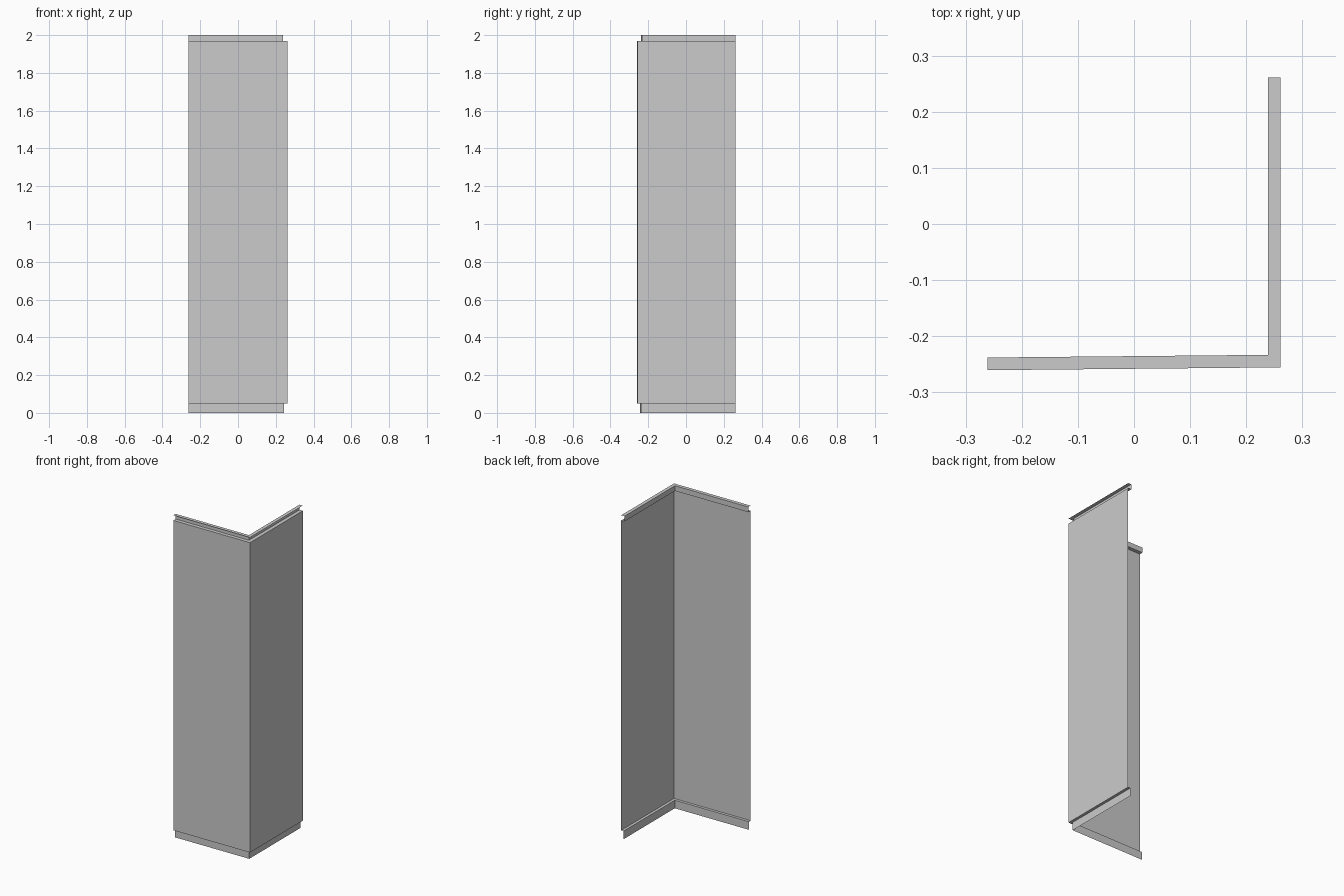
import bpy

if "Cube" in bpy.data.objects:
    bpy.data.objects.remove(bpy.data.objects["Cube"])

# Outer footprint of the L-shaped wall corner (front wall is very slightly skewed)
H = 0.261
LEFT_Y, CORNER_Y = -0.2605, -0.2555
SLOPE = (CORNER_Y - LEFT_Y) / (2 * H)


def path(inset):
    """L-shaped plan line moved inwards by inset."""
    corner_x = H - inset
    corner_y = LEFT_Y + inset + SLOPE * (corner_x + H)
    return [(-H, LEFT_Y + inset), (corner_x, corner_y), (corner_x, H)]


def sweep(name, profile):
    """Sweep an (inset, height) profile along the L-shaped plan as a thin sheet."""
    verts = [(x, y, z) for inset, z in profile for x, y in path(inset)]
    faces = []
    for i in range(len(profile) - 1):
        for j in range(2):
            a = i * 3 + j
            faces.append((a, a + 1, a + 4, a + 3))
    mesh = bpy.data.meshes.new(name)
    mesh.from_pydata(verts, [], faces)
    mesh.update()
    obj = bpy.data.objects.new(name, mesh)
    bpy.context.collection.objects.link(obj)
    return obj


BASE_Z, PANEL_TOP, TOP = 0.05, 1.968, 2.0
BASE_INSET, TRIM_INSET = 0.017, 0.0225

# Recessed skirting and the ledge under the panel
sweep("skirting", [(BASE_INSET, 0), (BASE_INSET, BASE_Z), (0, BASE_Z)])
# Main wall faces
sweep("wall_panel", [(0, BASE_Z), (0, PANEL_TOP)])
# Ledge, recessed strip and outward lip at the top
sweep("top_trim", [(0, PANEL_TOP), (TRIM_INSET, PANEL_TOP), (TRIM_INSET, TOP), (0, TOP)])

# The lip's upper side is the visible one, so turn its faces upward
lip = bpy.data.objects["top_trim"].data
for poly in lip.polygons:
    if poly.center.z > TOP - 0.001 and poly.normal.z < 0:
        poly.flip()
lip.update()
